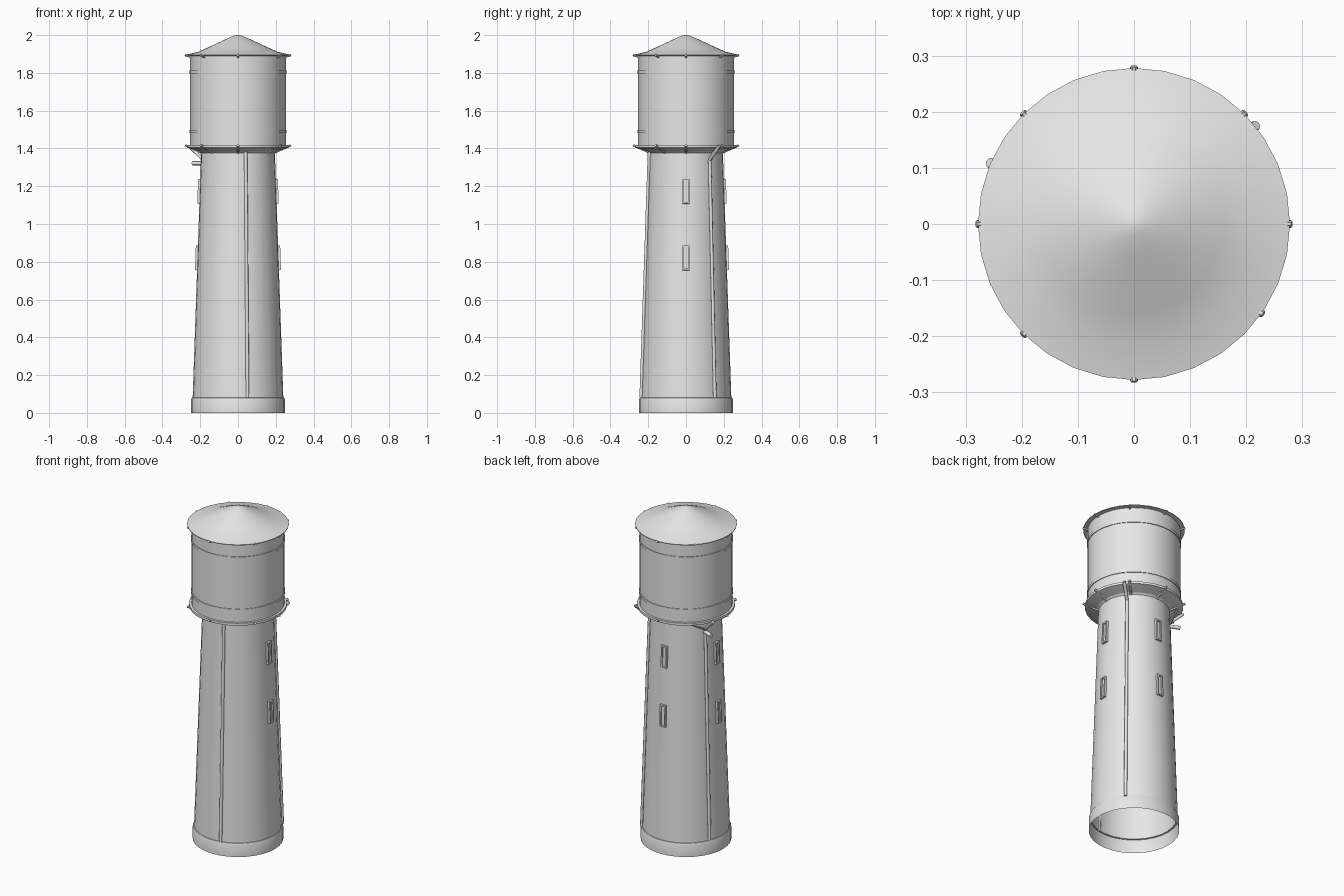
import bpy
from math import cos, sin, radians, pi
from mathutils import Vector, Matrix

cube = bpy.data.objects.get("Cube")
if cube:
    bpy.data.objects.remove(cube)

grey = bpy.data.materials.new("pale_grey")
grey.use_nodes = True
GREY = (0.8, 0.8, 0.8, 1)
grey.diffuse_color = GREY
grey.node_tree.nodes["Principled BSDF"].inputs["Base Color"].default_value = GREY


def polar(angle, r, z):
    a = radians(angle)
    return Vector((r * cos(a), r * sin(a), z))


def make(name, verts, faces, smooth=None):
    mesh = bpy.data.meshes.new(name)
    mesh.from_pydata(verts, [], faces)
    mesh.materials.append(grey)
    ob = bpy.data.objects.new(name, mesh)
    bpy.context.collection.objects.link(ob)
    if smooth:
        bpy.ops.object.select_all(action="DESELECT")
        ob.select_set(True)
        bpy.context.view_layer.objects.active = ob
        bpy.ops.object.shade_smooth_by_angle(angle=radians(smooth))
    return ob


def lathe(name, profile, sides=32, smooth=30, closed=False):
    """Spin (radius, height) pairs, listed bottom to top, about the z axis."""
    verts = [polar(360 * i / sides, r, z) for r, z in profile for i in range(sides)]
    n = len(profile)
    faces = []
    for j in range(n if closed else n - 1):
        k = (j + 1) % n
        for i in range(sides):
            h = (i + 1) % sides
            faces.append((j * sides + i, j * sides + h, k * sides + h, k * sides + i))
    if not closed and profile[-1][0] < 0.03:
        faces.append(range((n - 1) * sides, n * sides))
    return make(name, verts, faces, smooth)


def rod(name, a, b, radius, sides=8):
    """Capped straight rod between two points."""
    turn = (b - a).to_track_quat("Z", "Y")
    verts = [p + turn @ Vector((radius * cos(t), radius * sin(t), 0))
             for p in (a, b) for t in (2 * pi * i / sides for i in range(sides))]
    faces = [(i, (i + 1) % sides, sides + (i + 1) % sides, sides + i) for i in range(sides)]
    faces += [tuple(reversed(range(sides))), tuple(range(sides, 2 * sides))]
    return make(name, verts, faces, 50)


def block(name, angle, r, side, z, size):
    """Box of (depth, width, height), facing outward and leaning with the wall."""
    place = (Matrix.Rotation(radians(angle), 4, "Z") @ Matrix.Translation((r, side, z))
             @ Matrix.Rotation(-LEAN, 4, "Y"))
    verts = [place @ Vector((x * size[0], y * size[1], h * size[2]))
             for x in (-.5, .5) for y in (-.5, .5) for h in (-.5, .5)]
    faces = [(0, 1, 3, 2), (4, 6, 7, 5), (0, 4, 5, 1), (2, 3, 7, 6), (0, 2, 6, 4), (1, 5, 7, 3)]
    return make(name, verts, faces)


# Tapered shaft, open at the bottom
LOW, HIGH = 0.08, 1.385
R_LOW, R_HIGH = 0.24, 0.195
LEAN = (R_LOW - R_HIGH) / (HIGH - LOW)


def wall(z):
    return R_LOW - (z - LOW) * LEAN


lathe("shaft", [(R_LOW, LOW), (R_HIGH, HIGH)])
lathe("plinth", [(0.248, 0), (0.248, 0.07), (0.244, 0.08), (0.236, 0.082)])

# Tank, its sloping underside, gallery ring and hoops
lathe("tank_underside", [(0.194, 1.375), (0.205, 1.385), (0.256, 1.402)], smooth=5)
lathe("gallery_ring", [(0.25, 1.398), (0.268, 1.404), (0.268, 1.418), (0.25, 1.418)], closed=True)
lathe("tank", [(0.254, 1.4), (0.254, 1.895)])
for name, z in (("lower_hoop", 1.483), ("upper_hoop", 1.798)):
    lathe(name, [(0.25, z), (0.258, z), (0.258, z + 0.015), (0.25, z + 0.015)], closed=True)

# Shallow conical roof with a flared eave
lathe("roof", [(0.25, 1.89), (0.278, 1.892), (0.278, 1.896), (0.21, 1.912), (0.16, 1.934),
               (0.1, 1.962), (0.05, 1.985), (0.02, 1.997), (0.006, 2.0)])

# Radial brackets below the gallery and the eave
for angle in (0, 45, 90, 135, 180, 225, 270, 325):
    rod("gallery_bracket", polar(angle, 0.19, 1.377), polar(angle, 0.28, 1.417), 0.007, 6)
    rod("eave_bracket", polar(angle, 0.25, 1.884), polar(angle, 0.281, 1.894), 0.006, 6)

# Downpipes, two of them with a neck leading out to the gallery
for angle, neck in ((-78, False), (39, True), (157, True)):
    top = 1.34 if neck else 1.38
    elbow = polar(angle, wall(top) + 0.003, top)
    rod("downpipe", polar(angle, wall(LOW) + 0.003, LOW), elbow, 0.009)
    if neck:
        rod("downpipe_neck", elbow, polar(angle, 0.28, 1.412), 0.009)

# Overflow spout and its brace
rod("overflow_spout", polar(157, 0.19, 1.322), polar(157, 0.262, 1.322), 0.011)
rod("spout_brace", polar(157, 0.205, 1.335), polar(130, 0.258, 1.408), 0.006, 6)

# Narrow framed windows on three sides, two storeys each
W, H, BAR = 0.038, 0.13, 0.008
for angle in (0, 90, 180):
    for z in (0.82, 1.172):
        r = wall(z)
        block("window_pane", angle, r, 0, z, (0.006, W, H))
        for s in (-1, 1):
            block("window_jamb", angle, r, s * (W - BAR) / 2, z, (0.022, BAR, H))
            end = z + s * (H - BAR) / 2
            block("window_rail", angle, wall(end), 0, end, (0.022, W, BAR))
